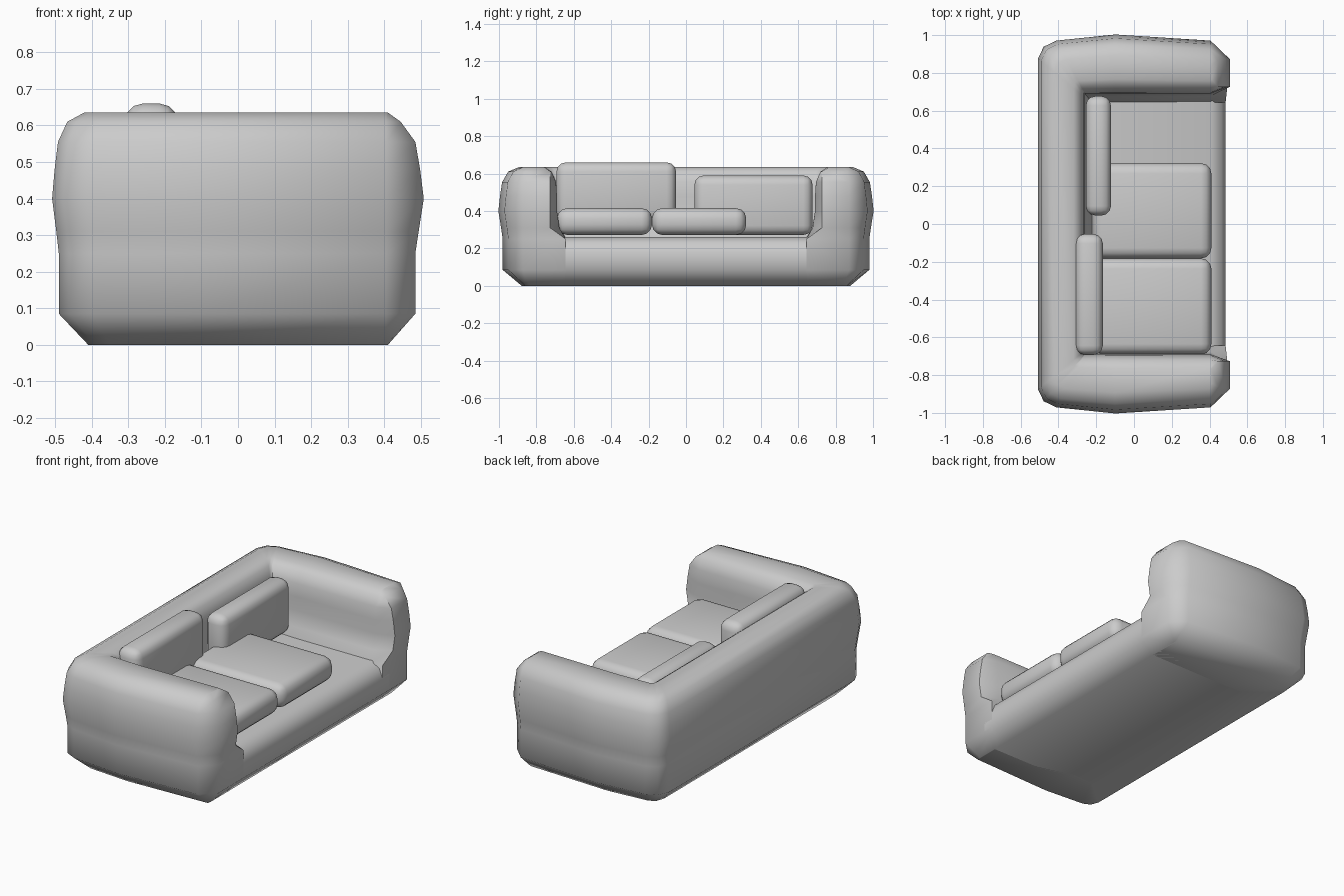
import bpy, bmesh
from mathutils import Vector

if "Cube" in bpy.data.objects:
    bpy.data.objects.remove(bpy.data.objects["Cube"])


def finish(name, bm, angle=1.1):
    bmesh.ops.recalc_face_normals(bm, faces=bm.faces)
    me = bpy.data.meshes.new(name)
    bm.to_mesh(me)
    bm.free()
    ob = bpy.data.objects.new(name, me)
    bpy.context.collection.objects.link(ob)
    bpy.ops.object.select_all(action='DESELECT')
    ob.select_set(True)
    bpy.context.view_layer.objects.active = ob
    bpy.ops.object.shade_smooth_by_angle(angle=angle)
    return ob


def cushion(name, x, y, z, r):
    bm = bmesh.new()
    bmesh.ops.create_cube(bm, size=1)
    for v in bm.verts:
        v.co = [lo + (hi - lo) * (c + 0.5) for c, (lo, hi) in zip(v.co, (x, y, z))]
    bmesh.ops.bevel(bm, geom=bm.edges[:], offset=r, segments=3, profile=0.5, affect='EDGES')
    return finish(name, bm)


# Wall section levels: height, outer t, inner t, x of the arm's front face
levels = [(0.0, 0.35, 1.15, 0.41), (0.085, 0.0, 1.18, 0.485), (0.25, 0.0, 1.18, 0.485),
          (0.31, -0.03, 1.05, 0.494), (0.4, -0.08, 1.0, 0.508), (0.48, -0.05, 1.0, 0.498),
          (0.555, -0.01, 0.98, 0.485), (0.61, 0.1, 0.89, 0.445), (0.635, 0.3, 0.74, 0.41)]

# Stations along the U: outer and inner plan points for one half
half = [((0.405, 0.95), (0.405, 0.69)), ((-0.1, 0.98), (-0.1, 0.69)),
        ((-0.40, 0.95), (-0.26, 0.69)), ((-0.462, 0.92), (-0.26, 0.69)),
        ((-0.49, 0.86), (-0.26, 0.67))]


def section(outer, inner, front=False):
    left, right = [], []
    for z, to, ti, fx in levels:
        if front:
            to = 0.3 + 0.4 * max(to, 0)
            ti = min(ti, 0.86 if ti > 0.8 else 0.7) if z > 0.3 else ti
        for t, side in ((to, left), (ti, right)):
            p = Vector(outer).lerp(Vector(inner), t)
            side.append((fx if front else p.x, p.y, z))
    return left + right[::-1]


def mirrored(ring):
    return [(x, -y, z) for x, y, z in ring]


# Arms and backrest as one loft around the U
rings = [section(*half[0], front=True)] + [section(o, i) for o, i in half]
rings += [mirrored(r) for r in rings[::-1]]
bm = bmesh.new()
vr = [[bm.verts.new(p) for p in r] for r in rings]
n = len(vr[0])
for a, b in zip(vr, vr[1:]):
    for k in range(n):
        bm.faces.new((a[k], a[(k + 1) % n], b[(k + 1) % n], b[k]))
for r in (vr[0], vr[-1]):
    for k in range(n // 2 - 1):
        bm.faces.new((r[k], r[k + 1], r[n - 2 - k], r[n - 1 - k]))
finish("arms_and_back", bm)

# Seat base with rolled front edge
profile = [(-0.38, 0), (0.41, 0), (0.485, 0.085), (0.485, 0.18), (0.465, 0.23),
           (0.41, 0.26), (-0.38, 0.262)]
bm = bmesh.new()
face = bm.faces.new([bm.verts.new((x, -0.71, z)) for x, z in profile])
ext = bmesh.ops.extrude_face_region(bm, geom=[face], use_keep_orig=True)
for v in ext["geom"]:
    if isinstance(v, bmesh.types.BMVert):
        v.co.y = 0.71
finish("seat_base", bm)

# Loose cushions
cushion("seat_cushion_near", (-0.22, 0.41), (-0.69, -0.182), (0.272, 0.415), 0.055)
cushion("seat_cushion_middle", (-0.22, 0.41), (-0.182, 0.322), (0.272, 0.415), 0.055)
cushion("back_cushion_near", (-0.31, -0.165), (-0.693, -0.053), (0.345, 0.66), 0.05)
cushion("back_cushion_far", (-0.255, -0.122), (0.045, 0.677), (0.272, 0.59), 0.05)
